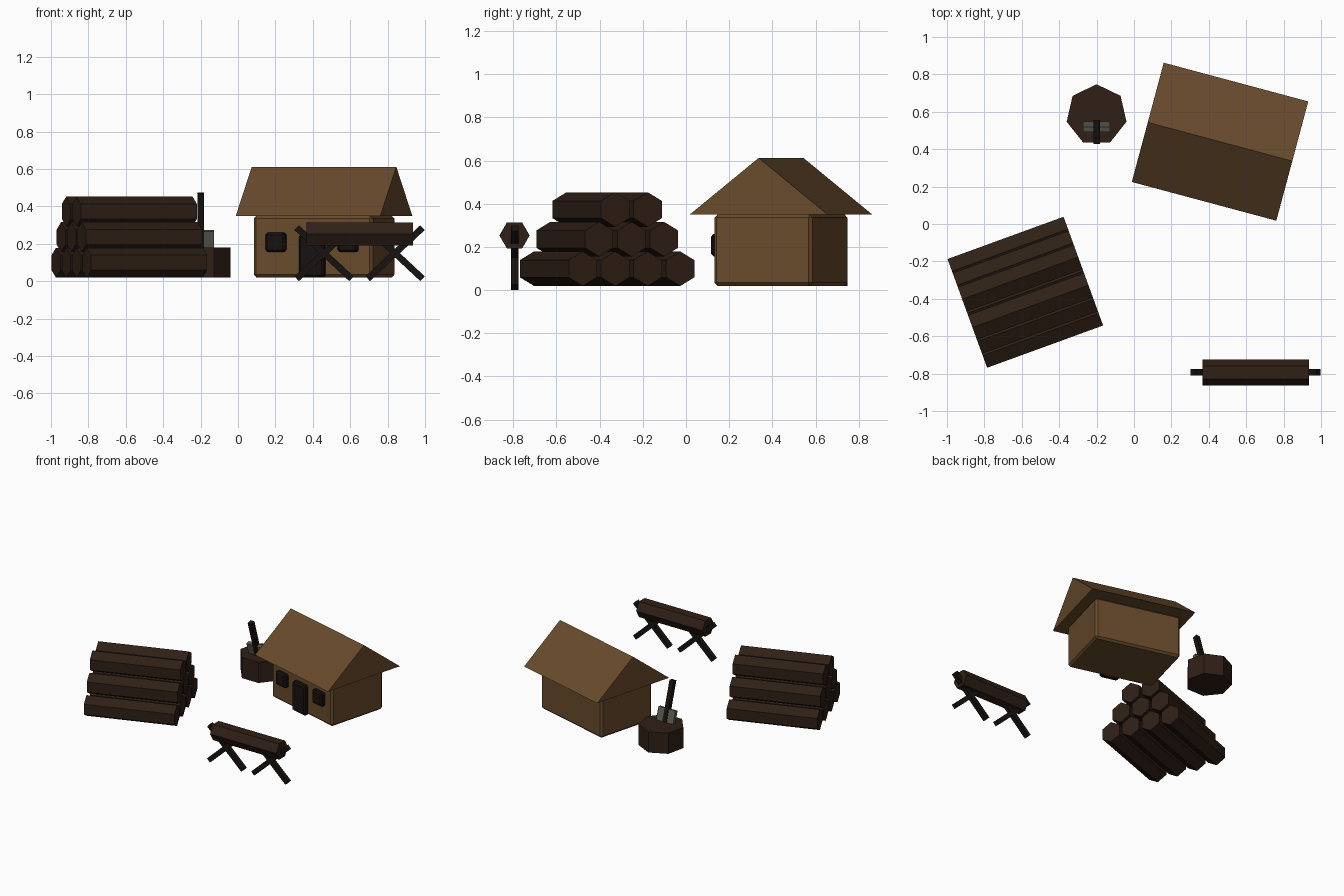
import bpy, bmesh
from math import sin, cos, pi, radians
from mathutils import Matrix, Vector

if "Cube" in bpy.data.objects:
    bpy.data.objects.remove(bpy.data.objects["Cube"])


def material(name, r, g, b):
    m = bpy.data.materials.new(name)
    m.diffuse_color = (r, g, b, 1)
    m.use_nodes = True
    m.node_tree.nodes["Principled BSDF"].inputs["Base Color"].default_value = m.diffuse_color
    return m


PLANK = material("plank_brown", 0.14, 0.07, 0.025)
BARK = material("bark_brown", 0.028, 0.014, 0.008)
DARK = material("dark_wood", 0.008, 0.006, 0.005)
STEEL = material("dull_steel", 0.11, 0.105, 0.085)


def place(x, y, z, angle=0, axis='Z'):
    return Matrix.Translation((x, y, z)) @ Matrix.Rotation(angle, 4, axis)


def finish(name, bm, mat, matrix):
    bmesh.ops.recalc_face_normals(bm, faces=bm.faces)
    me = bpy.data.meshes.new(name)
    bm.to_mesh(me)
    bm.free()
    me.materials.append(mat)
    ob = bpy.data.objects.new(name, me)
    ob.matrix_world = matrix
    bpy.context.collection.objects.link(ob)
    return ob


def prism(name, profile, length, mat, matrix):
    """Closed profile in local y-z, extruded along local x."""
    bm = bmesh.new()
    base = bm.faces.new([bm.verts.new((-length / 2, u, v)) for u, v in profile])
    new = bmesh.ops.extrude_face_region(bm, geom=[base])["geom"]
    verts = [g for g in new if isinstance(g, bmesh.types.BMVert)]
    bmesh.ops.translate(bm, verts=verts, vec=Vector((length, 0, 0)))
    if base.is_valid and len(base.link_loops if hasattr(base, "link_loops") else base.loops) == 0:
        bm.faces.remove(base)
    return finish(name, bm, mat, matrix)


def box(name, size, mat, matrix, bevel=0):
    bm = bmesh.new()
    bmesh.ops.create_cube(bm, size=1)
    bmesh.ops.scale(bm, verts=bm.verts, vec=Vector(size))
    if bevel:
        bmesh.ops.bevel(bm, geom=bm.edges[:], offset=bevel, segments=1, affect='EDGES')
    return finish(name, bm, mat, matrix)


def ngon(n, r, start=0):
    return [(r * cos(start + 2 * pi * i / n), r * sin(start + 2 * pi * i / n)) for i in range(n)]


# Cabin: walls, gable roof, door and two windows on the front
cabin = place(0.46, 0.44, 0, radians(-15))
box("cabin_walls", (0.66, 0.47, 0.33), PLANK, cabin @ place(0, 0, 0.185), 0.015)
prism("cabin_roof", [(-0.33, 0.35), (0.33, 0.35), (0, 0.612)], 0.8, PLANK, cabin)
box("cabin_door", (0.14, 0.05, 0.23), DARK, cabin @ place(0, -0.245, 0.135), 0.012)
for side, x in (("left", -0.2), ("right", 0.2)):
    box(side + "_window", (0.11, 0.05, 0.105), DARK, cabin @ place(x, -0.245, 0.208), 0.012)

# Log pile: rows of four, three and two six-sided logs
pile = place(-0.581, -0.365, 0, radians(20))
for row, count in enumerate((4, 3, 2)):
    for i in range(count):
        spot = place(0, (i - (count - 1) / 2) * 0.16, 0.099 + row * 0.137)
        prism(f"log_{row + 1}_{i + 1}", ngon(6, 0.08, pi / 2), 0.66, BARK, pile @ spot)

# Chopping block: seven-sided stump standing upright
prism("chopping_block", ngon(7, 0.164, pi / 2), 0.16, BARK,
      place(-0.2, 0.583, 0.1) @ Matrix(((0, 1, 0, 0), (0, 0, 1, 0), (1, 0, 0, 0), (0, 0, 0, 1))))

# Axe stuck in the block, leaning to the front
axe = place(-0.2, 0.507, 0.268, radians(17), 'X')
box("axe_head", (0.145, 0.028, 0.13), STEEL, axe @ place(0, 0, -0.062))
box("axe_handle", (0.035, 0.035, 0.32), DARK, axe @ place(0, 0, 0.05))

# Sawhorse: two crossed pairs of legs carrying a log
for side, x in (("left", 0.46), ("right", 0.84)):
    for lean, angle in (("rising", -0.75), ("falling", 0.75)):
        box(f"{side}_{lean}_leg", (0.4, 0.035, 0.035), DARK,
            place(x, -0.793, 0.15, angle, 'Y'))
prism("sawhorse_log", ngon(6, 0.07), 0.57, BARK, place(0.65, -0.794, 0.253))
